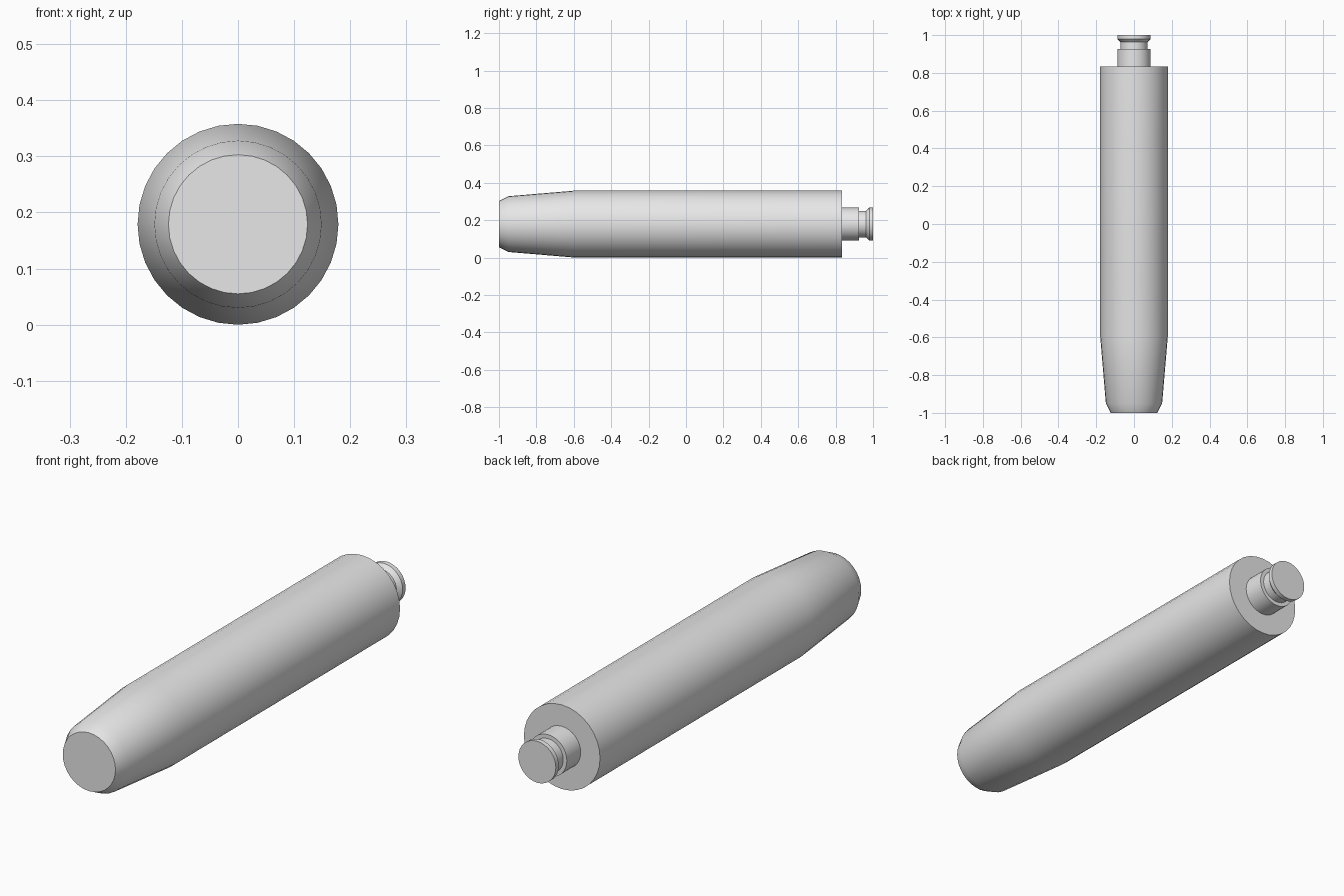
import bpy, bmesh, math

SIDES = 32
AXIS_Z = 0.179

cube = bpy.data.objects.get("Cube")
if cube:
    bpy.data.objects.remove(cube, do_unlink=True)

grey = bpy.data.materials.new("plain_grey")
grey.use_nodes = True
grey.diffuse_color = (0.8, 0.8, 0.8, 1)
grey.node_tree.nodes["Principled BSDF"].inputs["Base Color"].default_value = (0.8, 0.8, 0.8, 1)


def turned_part(name, profile):
    """Capped solid of revolution about the y axis from (y, radius) pairs."""
    bm = bmesh.new()
    rings = []
    for y, r in profile:
        angles = [2 * math.pi * i / SIDES for i in range(SIDES)]
        rings.append([bm.verts.new((r * math.sin(a), y, r * math.cos(a))) for a in angles])
    for a, b in zip(rings, rings[1:]):
        for i in range(SIDES):
            j = (i + 1) % SIDES
            bm.faces.new((a[i], a[j], b[j], b[i]))
    bm.faces.new(rings[0])
    bm.faces.new(rings[-1])
    bmesh.ops.recalc_face_normals(bm, faces=bm.faces)
    mesh = bpy.data.meshes.new(name)
    bm.to_mesh(mesh)
    bm.free()
    mesh.materials.append(grey)
    obj = bpy.data.objects.new(name, mesh)
    obj.location.z = AXIS_Z
    bpy.context.collection.objects.link(obj)
    bpy.ops.object.select_all(action='DESELECT')
    obj.select_set(True)
    bpy.context.view_layer.objects.active = obj
    bpy.ops.object.shade_smooth_by_angle(angle=math.radians(30))
    return obj


# Long body with a tapered, chamfered front end
turned_part("body", [(-1, 0.124), (-0.95, 0.149), (-0.595, 0.179), (0.833, 0.179)])

# Rear stem with a groove and a flared end rim
turned_part("rear_stem", [(0.82, 0.088), (0.926, 0.088), (0.926, 0.071),
                          (0.963, 0.071), (0.98, 0.088), (1, 0.088)])
